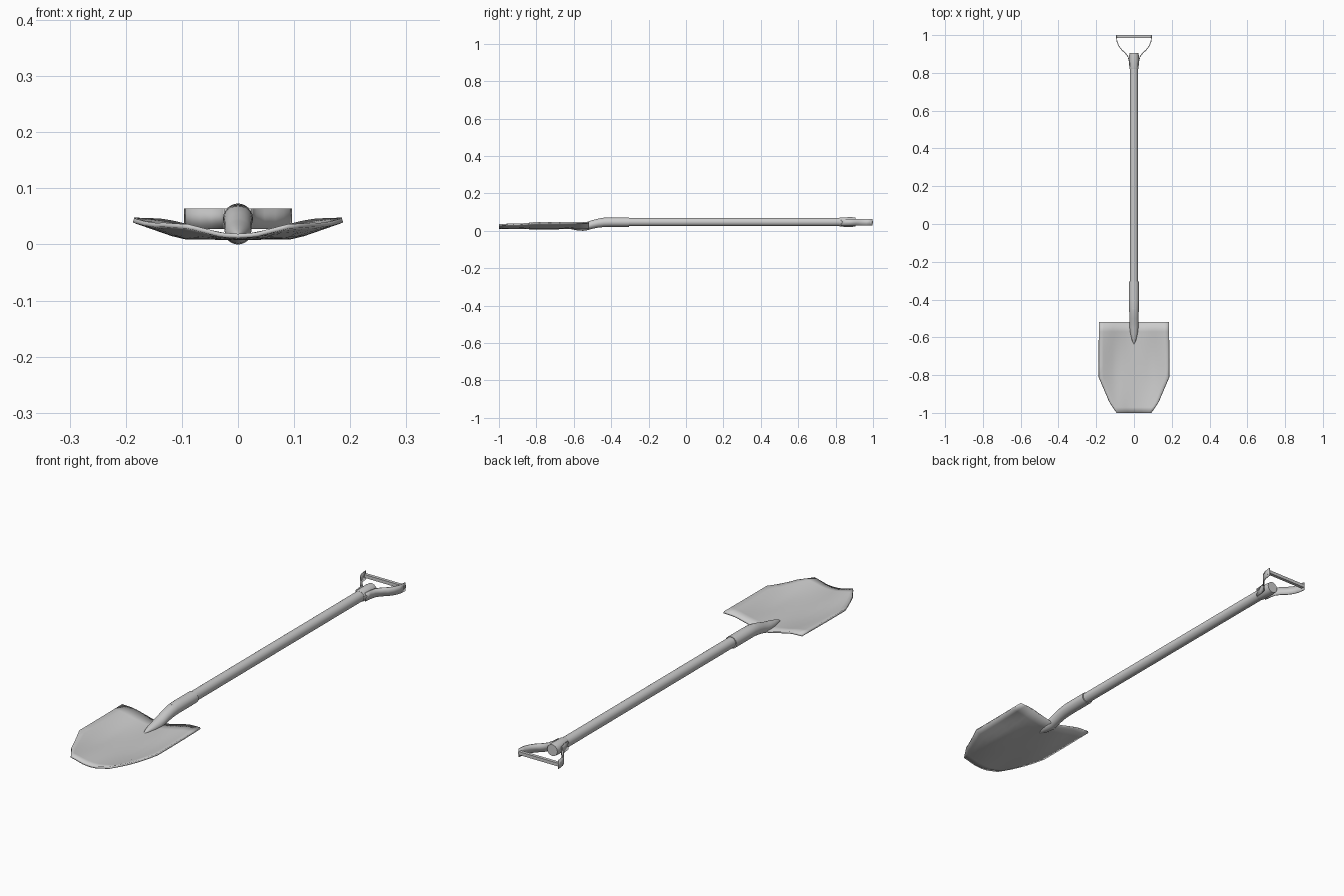
import bpy, math

if "Cube" in bpy.data.objects:
    bpy.data.objects.remove(bpy.data.objects["Cube"])


def make(name, verts, faces, angle=40):
    me = bpy.data.meshes.new(name)
    me.from_pydata(verts, [], faces)
    ob = bpy.data.objects.new(name, me)
    bpy.context.collection.objects.link(ob)
    bpy.ops.object.select_all(action='DESELECT')
    ob.select_set(True)
    bpy.context.view_layer.objects.active = ob
    bpy.ops.object.mode_set(mode='EDIT')
    bpy.ops.mesh.select_all(action='SELECT')
    bpy.ops.mesh.normals_make_consistent(inside=False)
    bpy.ops.object.mode_set(mode='OBJECT')
    bpy.ops.object.shade_smooth_by_angle(angle=math.radians(angle))
    return ob


def loft(name, stations, n=24):
    """Closed tube along y through rings (y, z, radius_x, radius_z)."""
    verts, faces = [], []
    for y, z, rx, rz in stations:
        for i in range(n):
            a = 2 * math.pi * i / n
            verts.append((rx * math.cos(a), y, z + rz * math.sin(a)))
    for r in range(len(stations) - 1):
        for i in range(n):
            j = (i + 1) % n
            faces.append((r * n + i, r * n + j, (r + 1) * n + j, (r + 1) * n + i))
    faces.append(tuple(range(n)))
    faces.append(tuple(range(len(verts) - n, len(verts))))
    return make(name, verts, faces)


def interp(pts, x):
    for (x0, z0), (x1, z1) in zip(pts, pts[1:]):
        if x <= x1:
            return z0 + (z1 - z0) * (x - x0) / (x1 - x0)
    return pts[-1][1]


# Dished blade: V section at both ends, flatter in the middle
END = [(0, .019), (.03, .021), (.08, .034), (.13, .046), (.186, .048)]
MID = [(0, .016), (.1, .017), (.186, .047)]
OUTLINE = [(-1, .09), (-.94, .13), (-.81, .185), (-.52, .185)]
rows = [-1, -.97, -.94, -.9, -.855, -.81, -.75, -.69, -.63, -.57, -.52]
cols = 16
verts, faces = [], []
for y in rows:
    w = math.sin(math.pi * (y + 1) / .48)
    half = interp(OUTLINE, y)
    for c in range(cols + 1):
        x = half * (2 * c / cols - 1)
        verts.append((x, y, interp(END, abs(x)) * (1 - w) + interp(MID, abs(x)) * w))
m = cols + 1
for r in range(len(rows) - 1):
    for c in range(cols):
        faces.append((r * m + c, r * m + c + 1, (r + 1) * m + c + 1, (r + 1) * m + c))
blade = make("blade", verts, faces)
if blade.data.polygons[0].normal.z < 0:
    blade.data.flip_normals()
sol = blade.modifiers.new("thickness", 'SOLIDIFY')
sol.thickness = .008
sol.offset = -1

# Socket bending down into the blade
loft("socket", [(-.305, .046, .027, .025), (-.40, .046, .027, .025), (-.44, .045, .026, .025),
                (-.47, .041, .025, .024), (-.50, .034, .024, .023), (-.53, .025, .024, .022),
                (-.55, .021, .023, .021), (-.58, .019, .019, .017), (-.61, .018, .012, .010),
                (-.625, .017, .007, .006), (-.635, .016, .002, .002)])

# Shaft and upper collar
loft("shaft", [(-.45, .047, .022, .022), (.895, .047, .022, .022)])
loft("collar", [(.82, .047, .023, .023), (.83, .047, .025, .025),
                (.885, .047, .026, .026), (.905, .047, .024, .024)])

# Curved flat straps either side of the grip
PATH = [(.022, .83), (.025, .86), (.031, .885), (.046, .905), (.065, .922),
        (.080, .942), (.090, .965), (.094, .998)]
verts, faces = [], []
for i, (x, y) in enumerate(PATH):
    verts += [(x, y, .028), (x, y, .064)]
    if i:
        faces.append((2 * i - 2, 2 * i, 2 * i + 1, 2 * i - 1))
strap = make("grip_straps", verts, faces)
sol = strap.modifiers.new("thickness", 'SOLIDIFY')
sol.thickness = .004
sol.offset = 0
strap.modifiers.new("mirror", 'MIRROR')

# Grip bar
bpy.ops.mesh.primitive_cube_add(size=1, location=(0, .993, .046))
bar = bpy.context.object
bar.name = "grip_bar"
bar.scale = (.19, .014, .014)
bpy.ops.object.transform_apply(location=False, rotation=False, scale=True)
